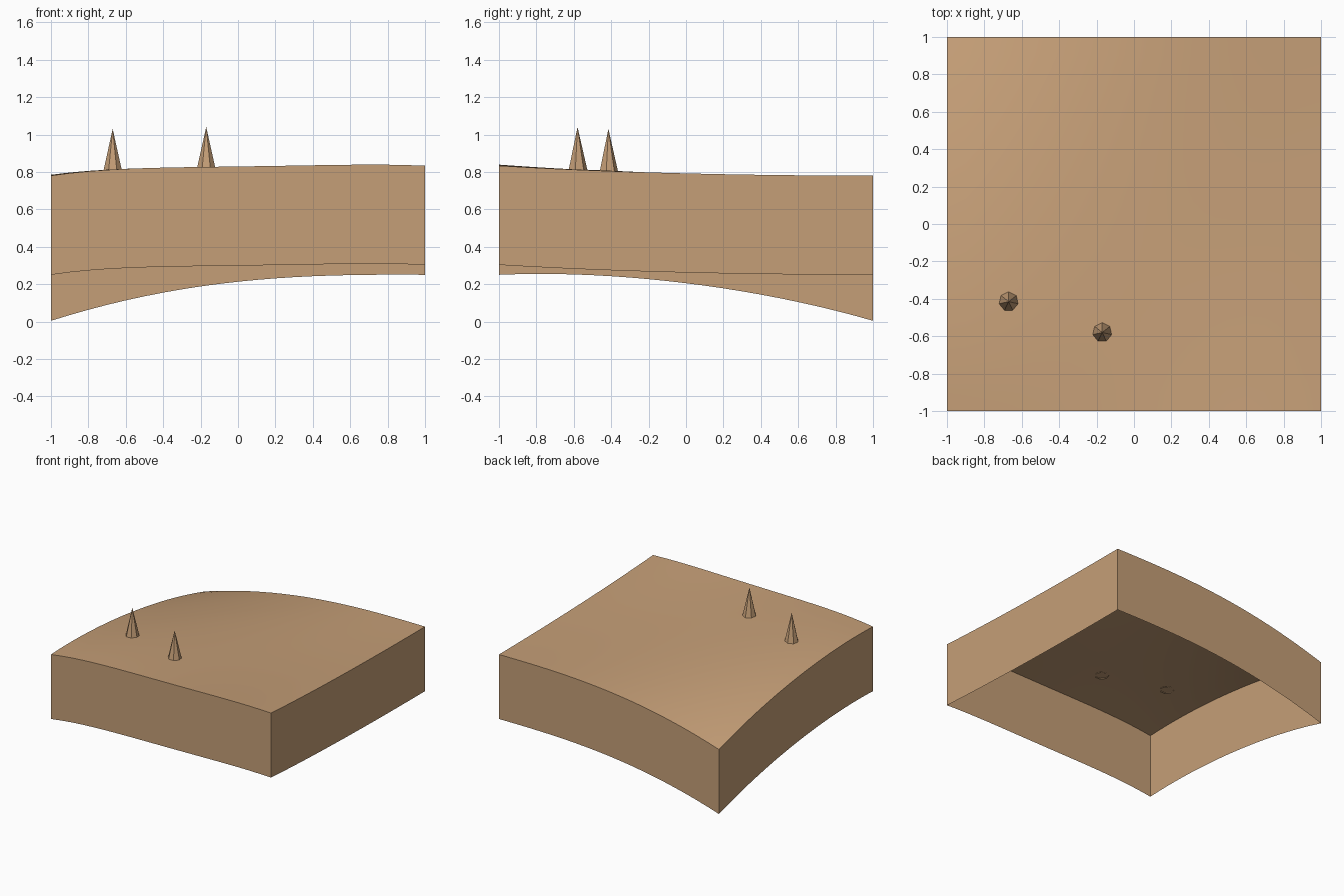
import bpy
import bmesh

cube = bpy.data.objects.get("Cube")
if cube:
    bpy.data.objects.remove(cube, do_unlink=True)

sand = bpy.data.materials.new("sand tan")
sand.use_nodes = True
TAN = (0.56, 0.345, 0.185, 1)
sand.diffuse_color = TAN
sand.node_tree.nodes["Principled BSDF"].inputs["Base Color"].default_value = TAN

SEGMENTS = 20
SKIRT = 0.53
NODES = (-1, -0.5, 0, 0.5, 1)

# Ground height along each border, sampled at NODES
FRONT = (0.78, 0.82, 0.829, 0.837, 0.833)
BACK = (0.534, 0.665, 0.743, 0.776, 0.78)
LEFT = (0.833, 0.808, 0.792, 0.783, 0.78)
RIGHT = (0.78, 0.778, 0.735, 0.655, 0.534)


def curve(values, t):
    """Smooth curve through the border samples."""
    total = 0
    for i, value in enumerate(values):
        for j, node in enumerate(NODES):
            if i != j:
                value *= (t - node) / (NODES[i] - node)
        total += value
    return total


def height(x, y):
    """Blend the four borders, with a slight sag in the middle."""
    u, v = (x + 1) / 2, (y + 1) / 2
    across = curve(RIGHT, y) * (1 - u) + curve(LEFT, y) * u
    along = curve(FRONT, x) * (1 - v) + curve(BACK, x) * v
    corners = ((FRONT[0] * (1 - u) + FRONT[-1] * u) * (1 - v)
               + (BACK[0] * (1 - u) + BACK[-1] * u) * v)
    sag = 0.03 * (1 + 0.4 * x) * (1 - x * x) * (1 - y * y)
    return across + along - corners - sag


# Curved ground with open-bottomed side walls
bm = bmesh.new()
bmesh.ops.create_grid(bm, x_segments=SEGMENTS, y_segments=SEGMENTS, size=1)
for vert in bm.verts:
    vert.co.z = height(vert.co.x, vert.co.y)
rim = [edge for edge in bm.edges if edge.is_boundary]
walls = bmesh.ops.extrude_edge_only(bm, edges=rim)["geom"]
for item in walls:
    if isinstance(item, bmesh.types.BMVert):
        item.co.z -= SKIRT
bmesh.ops.recalc_face_normals(bm, faces=bm.faces)
top = max(bm.faces, key=lambda f: abs(f.normal.z))
if top.normal.z < 0:
    bmesh.ops.reverse_faces(bm, faces=bm.faces)
mesh = bpy.data.meshes.new("ground_block")
bm.to_mesh(mesh)
bm.free()
mesh.materials.append(sand)
ground = bpy.data.objects.new("ground_block", mesh)
bpy.context.collection.objects.link(ground)
bpy.ops.object.select_all(action="DESELECT")
ground.select_set(True)
bpy.context.view_layer.objects.active = ground
bpy.ops.object.shade_smooth_by_angle()

# Seven-sided spikes standing on the ground
for name, x, y, tip in (("outer_spike", -0.67, -0.415, 1.03),
                        ("inner_spike", -0.17, -0.58, 1.04)):
    base = height(x, y) - 0.005
    bpy.ops.mesh.primitive_cone_add(
        vertices=7, radius1=0.053, radius2=0, depth=tip - base,
        end_fill_type="NOTHING", location=(x, y, (tip + base) / 2))
    spike = bpy.context.object
    spike.name = name
    spike.data.materials.append(sand)
